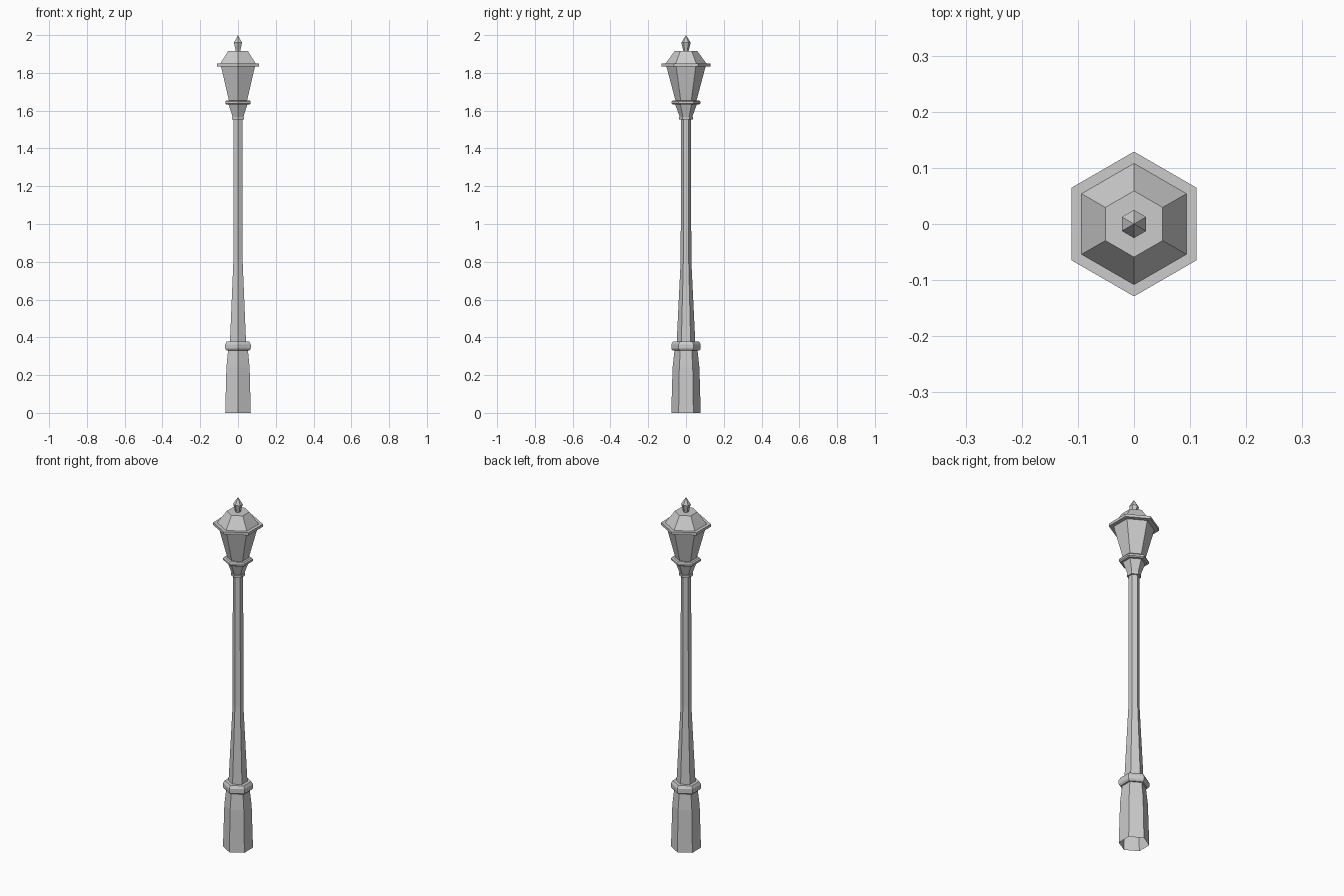
import bpy
import bmesh
from math import cos, sin, pi

cube = bpy.data.objects.get("Cube")
if cube:
    bpy.data.objects.remove(cube, do_unlink=True)

SIDES = 6

metal = bpy.data.materials.new("grey_metal")
metal.use_nodes = True
GREY = (0.6, 0.6, 0.6, 1)
metal.diffuse_color = GREY
metal.node_tree.nodes["Principled BSDF"].inputs["Base Color"].default_value = GREY


def hex_part(name, profile):
    """Turn a (radius, height) profile into a six-sided shell, points facing +y and -y."""
    bm = bmesh.new()
    rings = []
    for r, z in profile:
        if r == 0:
            rings.append([bm.verts.new((0, 0, z))] * SIDES)
        else:
            angles = [pi / 2 + 2 * pi * i / SIDES for i in range(SIDES)]
            rings.append([bm.verts.new((r * cos(a), r * sin(a), z)) for a in angles])
    for low, high in zip(rings, rings[1:]):
        for i in range(SIDES):
            j = (i + 1) % SIDES
            corners = [low[i], low[j], high[j], high[i]]
            bm.faces.new(list(dict.fromkeys(corners)))
    mesh = bpy.data.meshes.new(name)
    bm.to_mesh(mesh)
    bm.free()
    mesh.materials.append(metal)
    obj = bpy.data.objects.new(name, mesh)
    bpy.context.collection.objects.link(obj)
    return obj


# Pedestal, open underneath, with its moulded collar
hex_part("pedestal", [(0.078, 0), (0.071, 0.24), (0.061, 0.33)])
hex_part("pedestal_collar", [(0.061, 0.33), (0.07, 0.33), (0.078, 0.34),
                             (0.078, 0.363), (0.069, 0.378), (0.049, 0.378)])

# Tapered then straight post
hex_part("post", [(0.049, 0.378), (0.028, 0.81), (0.027, 1.555)])

# Neck below the lantern
hex_part("neck_collar", [(0.027, 1.553), (0.037, 1.553), (0.037, 1.567), (0.033, 1.567)])
hex_part("neck", [(0.033, 1.567), (0.057, 1.632)])
hex_part("lantern_collar", [(0.057, 1.632), (0.07, 1.632), (0.077, 1.638),
                            (0.077, 1.648), (0.07, 1.655), (0.056, 1.655)])

# Lantern, eaves, roof and finial
hex_part("lantern", [(0.056, 1.655), (0.104, 1.835)])
hex_part("eaves", [(0.104, 1.835), (0.129, 1.835), (0.129, 1.85), (0.108, 1.85)])
hex_part("roof", [(0.108, 1.85), (0.059, 1.917), (0, 1.917)])
hex_part("finial", [(0.014, 1.917), (0.025, 1.96), (0, 2.0)])
